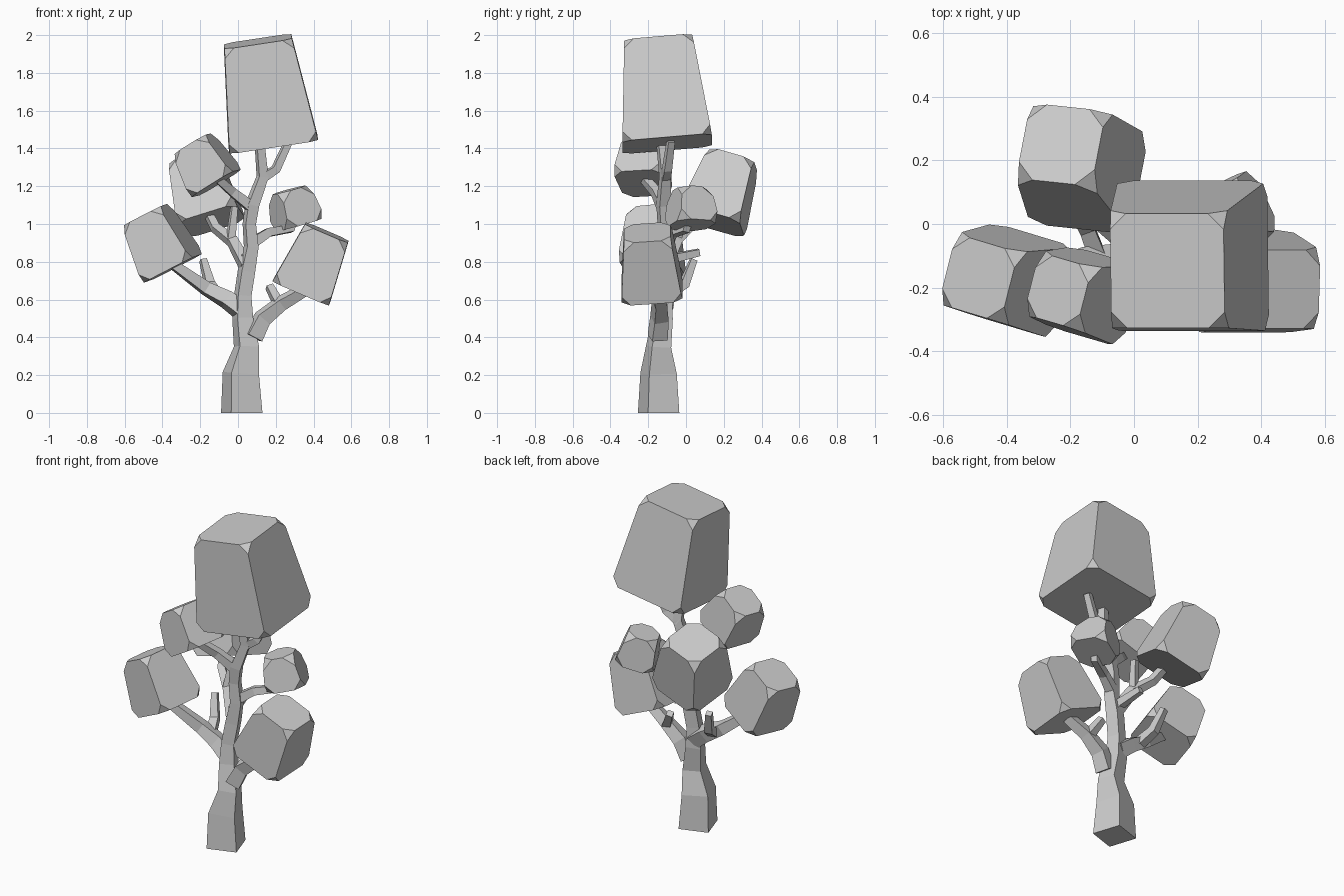
import bpy
import bmesh
from math import radians, cos, sin
from mathutils import Vector, Matrix

cube = bpy.data.objects.get("Cube")
if cube:
    bpy.data.objects.remove(cube, do_unlink=True)

UP = Vector((0, 0, 1))

# One plain grey for wood and foliage
grey = bpy.data.materials.new("pale_grey")
grey.use_nodes = True
grey.diffuse_color = (0.6, 0.6, 0.6, 1)
grey.node_tree.nodes["Principled BSDF"].inputs["Base Color"].default_value = (0.6, 0.6, 0.6, 1)


def finish(name, bm):
    bmesh.ops.recalc_face_normals(bm, faces=bm.faces[:])
    mesh = bpy.data.meshes.new(name)
    bm.to_mesh(mesh)
    bm.free()
    mesh.materials.append(grey)
    bpy.context.collection.objects.link(bpy.data.objects.new(name, mesh))


def limb(name, *stops, turn=-27):
    """Four-sided tapered limb through (x, y, z, radius) stops."""
    bm = bmesh.new()
    points = [Vector(s[:3]) for s in stops]
    rings = []
    for i, (p, stop) in enumerate(zip(points, stops)):
        along = points[min(i + 1, len(points) - 1)] - points[max(i - 1, 0)]
        if p.z == 0:
            along = UP
        tilt = UP.rotation_difference(along)
        ring = []
        for k in range(4):
            a = radians(turn + 90 * k)
            ring.append(bm.verts.new(p + tilt @ Vector((cos(a), sin(a), 0)) * stop[3]))
        rings.append(ring)
    for low, high in zip(rings, rings[1:]):
        for k in range(4):
            n = (k + 1) % 4
            bm.faces.new((low[k], low[n], high[n], high[k]))
    bm.faces.new(rings[0][::-1])
    bm.faces.new(rings[-1])
    finish(name, bm)


def foliage(name, base, top, size, roll=0, cut=0.05, taper=0.76):
    """Tapered block from base centre to top centre with clipped corners."""
    base, top = Vector(base), Vector(top)
    axis = (top - base).normalized()
    side = Vector((0, 1, 0)).cross(axis).normalized()
    frame = Matrix((side, axis.cross(side), axis)).transposed()
    frame = frame @ Matrix.Rotation(radians(roll), 3, 'Z')
    bm = bmesh.new()
    bmesh.ops.create_cube(bm, size=1)
    for v in bm.verts:
        upper = v.co.z > 0
        width = size * (taper if upper else 1)
        v.co = (top if upper else base) + frame @ Vector((v.co.x * width, v.co.y * width, 0))
    bmesh.ops.bevel(bm, geom=bm.verts[:], offset=cut, segments=1, affect='VERTICES')
    finish(name, bm)


# Trunk and forks
limb("trunk", (.02, -.145, 0, .123), (.015, -.145, .21, .108), (.045, -.145, .35, .075),
     (.025, -.125, .5, .062), (.025, -.12, .62, .052), (.045, -.11, .75, .052),
     (.07, -.11, .88, .044), (.06, -.115, 1.0, .04), (.075, -.12, 1.1, .042),
     (.13, -.11, 1.25, .036), (.115, -.13, 1.42, .03))
limb("crown_fork", (.12, -.11, 1.24, .034), (.2, -.1, 1.29, .03), (.27, -.08, 1.44, .025))

# Lower branches
limb("left_branch", (.08, -.15, .4, .06), (.13, -.14, .5, .055), (.23, -.14, .58, .045),
     (.35, -.16, .65, .038))
limb("left_branch_stub", (.22, -.13, .57, .035), (.165, -.08, .67, .026))
limb("right_branch", (.02, -.12, .54, .06), (-.06, -.11, .6, .055), (-.17, -.11, .66, .045),
     (-.35, -.17, .79, .032))
limb("right_branch_stub", (-.12, -.09, .63, .038), (-.15, -.01, .68, .034), (-.185, .04, .81, .024))

# Upper branches
limb("back_stub", (.04, -.11, .81, .035), (.01, .07, .85, .025))
limb("back_branch", (.04, -.11, .78, .042), (-.03, -.05, .91, .036), (-.12, .02, .98, .03),
     (-.16, .08, 1.06, .028))
limb("back_branch_stub", (-.04, -.05, .91, .03), (-.02, -.02, 1.09, .022))
limb("small_branch", (.06, -.11, .89, .04), (.16, -.07, .955, .032), (.28, 0, .975, .028),
     (.3, .02, 1.05, .025))
limb("front_branch", (.07, -.12, 1.09, .04), (-.03, -.16, 1.17, .032), (-.12, -.23, 1.25, .028))

# Foliage blocks
foliage("crown_foliage", (.187, -.1, 1.425), (.105, -.147, 1.967), .475)
foliage("left_foliage", (.335, -.18, .64), (.47, -.205, .955), .325)
foliage("right_foliage", (-.345, -.18, .765), (-.49, -.17, 1.05), .3, roll=-15)
foliage("front_foliage", (-.115, -.23, 1.215), (-.24, -.21, 1.425), .265, roll=-14)
foliage("back_foliage", (-.14, .14, 1.015), (-.23, .25, 1.34), .33, roll=-6, cut=.055)
foliage("small_foliage", (.32, .03, .995), (.27, .02, 1.18), .225, roll=25, cut=.055)
